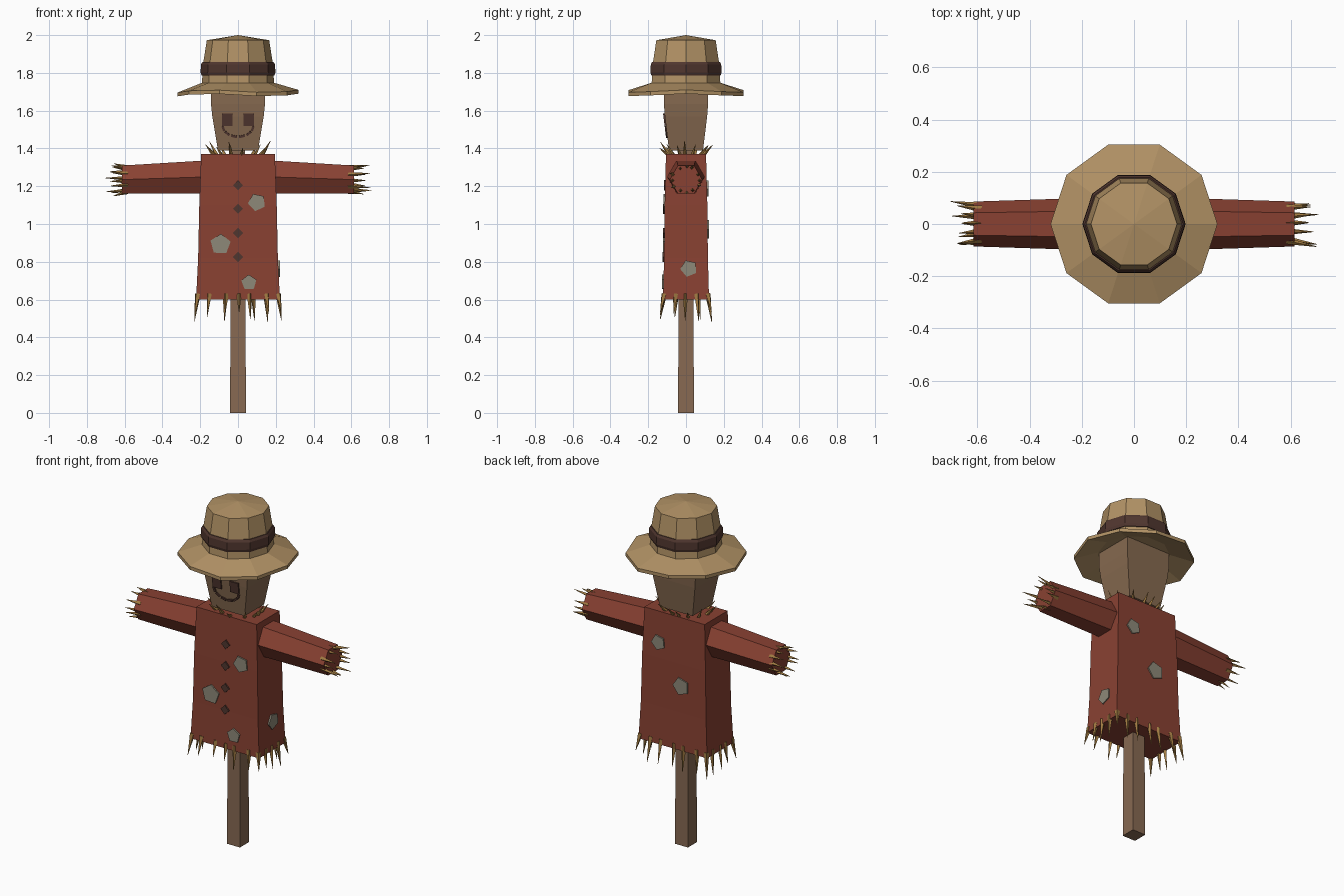
import bpy, bmesh, math, random
from mathutils import Vector, Matrix

if "Cube" in bpy.data.objects:
    bpy.data.objects.remove(bpy.data.objects["Cube"])

random.seed(4)


def material(name, rgb):
    m = bpy.data.materials.new(name)
    m.diffuse_color = (*rgb, 1)
    m.use_nodes = True
    m.node_tree.nodes["Principled BSDF"].inputs["Base Color"].default_value = m.diffuse_color
    return m


RED = material("red cloth", (0.25, 0.053, 0.032))
SACK = material("burlap", (0.24, 0.143, 0.08))
WOOD = material("wood", (0.245, 0.143, 0.085))
HAT = material("hat felt", (0.44, 0.285, 0.13))
DARK = material("dark brown", (0.08, 0.037, 0.028))
PATCH = material("grey patch", (0.27, 0.25, 0.19))
STRAW = material("straw", (0.36, 0.2, 0.055))


def finish(name, bm, mat):
    bmesh.ops.recalc_face_normals(bm, faces=bm.faces)
    me = bpy.data.meshes.new(name)
    bm.to_mesh(me)
    bm.free()
    me.materials.append(mat)
    ob = bpy.data.objects.new(name, me)
    bpy.context.collection.objects.link(ob)
    return ob


def loft(name, rings, mat):
    """Skin a list of equal rings and cap both ends."""
    bm = bmesh.new()
    vs = [[bm.verts.new(p) for p in r] for r in rings]
    n = len(vs[0])
    for a, b in zip(vs, vs[1:]):
        for i in range(n):
            j = (i + 1) % n
            bm.faces.new((a[i], a[j], b[j], b[i]))
    bm.faces.new(vs[0])
    bm.faces.new(vs[-1])
    return finish(name, bm, mat)


def rect(hx, hy, z):
    return [(-hx, -hy, z), (hx, -hy, z), (hx, hy, z), (-hx, hy, z)]


def lathe(name, profile, mat, closed=False, wave=0):
    """Ten-sided revolve of (radius, z); wave ripples the outer rim."""
    bm = bmesh.new()
    rings = []
    for r, z in profile:
        if r == 0:
            rings.append([bm.verts.new((0, 0, z))] * 10)
            continue
        ring = []
        for k in range(10):
            t = math.tau * k / 10
            dz = wave * math.cos(3 * t) if r > 0.3 else 0
            ring.append(bm.verts.new((r * math.cos(t), r * math.sin(t), z + dz)))
        rings.append(ring)
    pairs = list(zip(rings, rings[1:])) + ([(rings[-1], rings[0])] if closed else [])
    for a, b in pairs:
        for i in range(10):
            j = (i + 1) % 10
            bm.faces.new(list(dict.fromkeys((a[i], a[j], b[j], b[i]))))
    return finish(name, bm, mat)


def straws(name, pairs, radius=0.013):
    """Four-sided spikes running from base to tip."""
    bm = bmesh.new()
    for base, tip in pairs:
        base, tip = Vector(base), Vector(tip)
        d = tip - base
        mx = Matrix.Translation((base + tip) / 2) @ d.to_track_quat('Z', 'Y').to_matrix().to_4x4()
        bmesh.ops.create_cone(bm, cap_ends=True, segments=4, radius1=radius, radius2=0.001,
                              depth=d.length, matrix=mx)
    return finish(name, bm, STRAW)


def plate(name, pos, normal, outline, mat, thick=0.009):
    """Thin plate; outline is in (sideways, up) coordinates around pos."""
    n = Vector(normal).normalized()
    up = (Vector((0, 0, 1)) - n * n.z).normalized()
    side = up.cross(n)
    c = Vector(pos)
    return loft(name, [[c + side * u + up * v + n * h for u, v in outline]
                       for h in (-thick / 2, thick / 2)], mat)


def polygon(n, r, turn):
    return [(r * math.cos(turn + math.tau * k / n), r * math.sin(turn + math.tau * k / n))
            for k in range(n)]


def lerp_sections(sections, z):
    for (hx, hy, z0), (gx, gy, z1) in zip(sections, sections[1:]):
        if z <= z1:
            t = (z - z0) / (z1 - z0)
            return hx + (gx - hx) * t, hy + (gy - hy) * t
    return sections[-1][:2]


# Pole
loft("pole", [rect(0.042, 0.042, 0), rect(0.036, 0.036, 1.5)], WOOD)

# Shirt body
BODY = [(0.222, 0.122, 0.6), (0.211, 0.116, 0.82), (0.205, 0.113, 1.1), (0.195, 0.106, 1.37)]
loft("shirt", [rect(*s) for s in BODY], RED)

# Sleeves and cuff straw, one per side
for s, label in ((1, "right"), (-1, "left")):
    rings = []
    for x, r, zc in ((0.15, 0.101, 1.25), (0.615, 0.086, 1.235)):
        rings.append([(s * x, u, zc + v) for u, v in polygon(6, r, 0)])
    loft(label + "_sleeve", rings, RED)
    pairs = []
    for k in range(12):
        t = math.tau * (k + random.uniform(-0.25, 0.25)) / 12
        c, q = math.cos(t), math.sin(t)
        r1 = random.uniform(0.07, 0.1)
        pairs.append(((s * 0.585, 0.07 * c, 1.235 + 0.064 * q),
                      (s * random.uniform(0.655, 0.71), r1 * c, 1.235 + 0.9 * r1 * q)))
    straws(label + "_cuff_straw", pairs)

# Hem straw along the bottom edge
pairs = []
for a, b, n in (((-1, -1), (1, -1), 6), ((1, -1), (1, 1), 4),
                ((1, 1), (-1, 1), 6), ((-1, 1), (-1, -1), 4)):
    for k in range(n):
        t = (k + random.uniform(-0.15, 0.15)) / n
        u, v = (max(-1, min(1, a[i] + (b[i] - a[i]) * t)) for i in (0, 1))
        pairs.append(((u * 0.213, v * 0.115, 0.63),
                      (u * 0.23, v * 0.136, random.uniform(0.48, 0.535))))
straws("hem_straw", pairs, 0.015)

# Collar straw
pairs = []
for k in range(14):
    t = math.tau * (k + random.uniform(-0.25, 0.25)) / 14
    c, q = math.cos(t), math.sin(t)
    pairs.append(((0.125 * c, 0.088 * q, 1.36),
                  (0.172 * c, 0.142 * q, random.uniform(1.4, 1.44))))
straws("collar_straw", pairs, 0.012)

# Head
HEAD = [(0.106, 0.09, 1.39), (0.136, 0.112, 1.57), (0.143, 0.117, 1.635), (0.143, 0.117, 1.74)]
loft("head", [rect(*s) for s in HEAD], SACK)
FACE = (0, -1, -0.12)


def on_face(x, z):
    return (x, -lerp_sections(HEAD, z)[1] - 0.003, z)


# Eyes and stitched mouth
for s, label in ((1, "right"), (-1, "left")):
    plate(label + "_eye", on_face(s * 0.057, 1.553), FACE,
          [(-0.028, -0.033), (0.028, -0.033), (0.028, 0.033), (-0.028, 0.033)], DARK)
for k in range(6):
    t = math.radians(-165 + 30 * k)
    c, q = math.cos(t), math.sin(t)
    tx, tz = -q * 0.016, c * 0.013
    nx, nz = c * 0.006, q * 0.006
    plate("mouth_stitch", on_face(0.08 * c, 1.52 + 0.058 * q), FACE,
          [(-tx - nx, -tz - nz), (tx - nx, tz - nz), (tx + nx, tz + nz), (-tx + nx, -tz + nz)], DARK)

# Buttons
for z in (1.205, 1.08, 0.952, 0.825):
    plate("button", (0, -lerp_sections(BODY, z)[1] - 0.003, z), (0, -1, 0),
          polygon(4, 0.027, 0), DARK)

# Patches: front, back, and one on the right side
for x, z, r, s in ((0.1, 1.115, 0.048, -1), (-0.093, 0.892, 0.056, -1), (0.058, 0.69, 0.042, -1),
                   (0.099, 1.19, 0.045, 1), (-0.05, 0.973, 0.052, 1)):
    plate("patch", (x, s * (lerp_sections(BODY, z)[1] + 0.003), z), (0, s, 0),
          polygon(5, r, 1.1 + 9 * x), PATCH)
plate("side_patch", (lerp_sections(BODY, 0.765)[0] + 0.003, 0.015, 0.765), (1, 0, 0),
      polygon(5, 0.046, 0.7), PATCH)

# Hat
lathe("hat_brim", [(0, 1.725), (0.19, 1.725), (0.32, 1.683), (0.32, 1.703), (0.19, 1.748),
                   (0, 1.748)], HAT, wave=0.007)
lathe("hat_crown", [(0, 1.735), (0.192, 1.735), (0.183, 1.86), (0.165, 1.973), (0, 2.0)], HAT)
lathe("hat_band", [(0.175, 1.785), (0.193, 1.787), (0.198, 1.803), (0.196, 1.845),
                   (0.188, 1.858), (0.17, 1.858)], DARK, closed=True)
